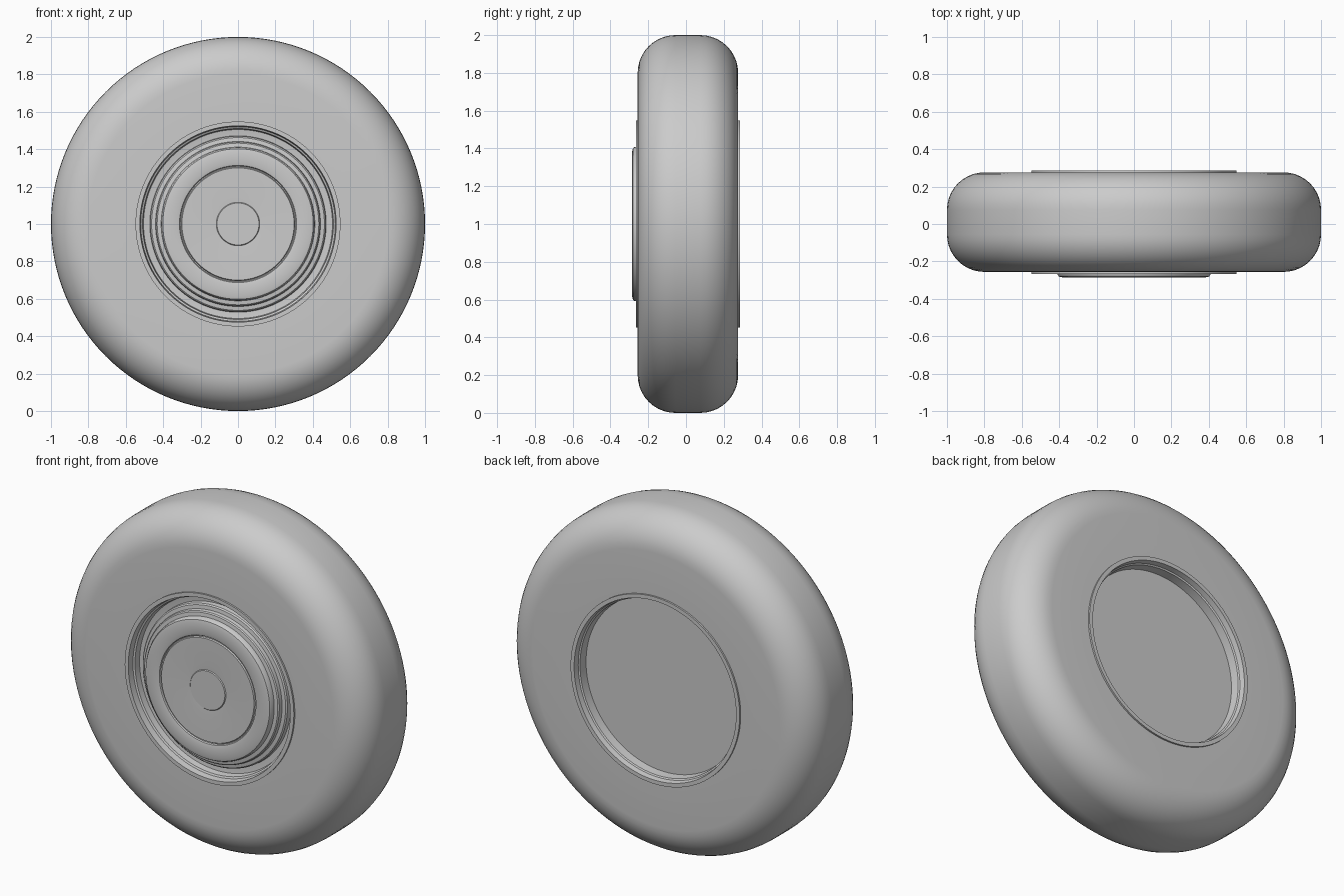
import bpy, bmesh, math
from mathutils import Vector

if "Cube" in bpy.data.objects:
    bpy.data.objects.remove(bpy.data.objects["Cube"])

SEGS = 128


def lathe(name, profile, closed=False):
    """Revolve (radius, y) points around the y axle at z = 1."""
    bm = bmesh.new()
    rings = []
    for r, y in profile:
        if r < 1e-6:
            rings.append([bm.verts.new((0, y, 1))])
        else:
            rings.append([bm.verts.new((r * math.cos(2 * math.pi * i / SEGS), y,
                                        1 + r * math.sin(2 * math.pi * i / SEGS)))
                          for i in range(SEGS)])
    pairs = list(zip(rings, rings[1:]))
    if closed:
        pairs.append((rings[-1], rings[0]))
    for a, b in pairs:
        for i in range(SEGS):
            j = (i + 1) % SEGS
            quad = [a[i % len(a)], a[j % len(a)], b[j % len(b)], b[i % len(b)]]
            bm.faces.new(list(dict.fromkeys(quad)))
    bmesh.ops.recalc_face_normals(bm, faces=bm.faces)
    mesh = bpy.data.meshes.new(name)
    bm.to_mesh(mesh)
    bm.free()
    ob = bpy.data.objects.new(name, mesh)
    bpy.context.collection.objects.link(ob)
    bpy.ops.object.select_all(action='DESELECT')
    ob.select_set(True)
    bpy.context.view_layer.objects.active = ob
    bpy.ops.object.shade_smooth_by_angle(angle=math.radians(30))
    return ob


def arc(cr, cy, rad, a0, a1, n=10):
    return [(cr + rad * math.cos(math.radians(a0 + (a1 - a0) * i / n)),
             cy + rad * math.sin(math.radians(a0 + (a1 - a0) * i / n)))
            for i in range(n + 1)]


# Tyre: flat sidewalls, round shoulders, flat tread
FRONT, BACK, SHOULDER = -0.256, 0.276, 0.2
lathe("tyre",
      [(0.53, FRONT)]
      + arc(1 - SHOULDER, FRONT + SHOULDER, SHOULDER, -90, 0)
      + arc(1 - SHOULDER, BACK - SHOULDER, SHOULDER, 0, 90)
      + [(0.53, BACK)], closed=True)

# Rim: raised lips on both sides, front channel, recessed flat back
lathe("rim", [
    (0, -0.185), (0.47, -0.185), (0.505, -0.19), (0.51, -0.225),
    (0.52, -0.23), (0.525, -0.266), (0.548, -0.266),
    (0.548, 0.286), (0.525, 0.286), (0.52, 0.255),
    (0.512, 0.25), (0.508, 0.2), (0, 0.2)])

# Hub cap: stepped flank, rounded shoulder, shallow groove and centre button
lathe("hub_cap", [
    (0, -0.282), (0.112, -0.282), (0.116, -0.277), (0.15, -0.279),
    (0.30, -0.281), (0.304, -0.274), (0.309, -0.274), (0.313, -0.281),
    (0.33, -0.285), (0.385, -0.285), (0.402, -0.281), (0.408, -0.272),
    (0.411, -0.252), (0.432, -0.249), (0.438, -0.243),
    (0.441, -0.222), (0.462, -0.219), (0.469, -0.212),
    (0.472, -0.18), (0, -0.18)])
